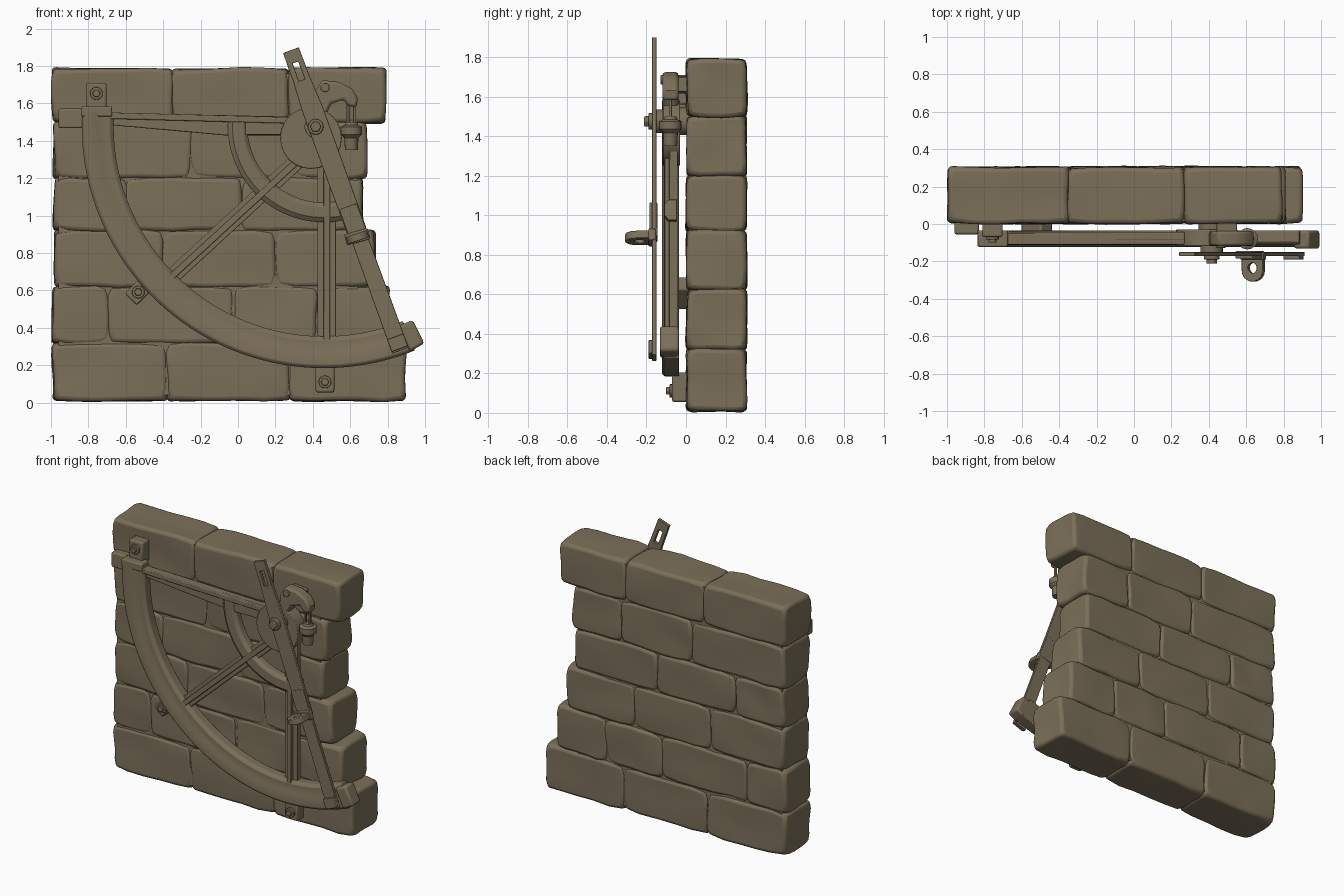
import bpy, bmesh, math, random
from mathutils import Vector, Matrix, noise

random.seed(4)
if "Cube" in bpy.data.objects:
    bpy.data.objects.remove(bpy.data.objects["Cube"])

stone = bpy.data.materials.new("weathered_brown")
stone.use_nodes = True
COLOUR = (0.2, 0.16, 0.1, 1)
stone.diffuse_color = COLOUR
stone.node_tree.nodes["Principled BSDF"].inputs["Base Color"].default_value = COLOUR


def finish(name, bm, bevel=0.006, angle=35, segments=2):
    bmesh.ops.recalc_face_normals(bm, faces=bm.faces)
    mesh = bpy.data.meshes.new(name)
    bm.to_mesh(mesh)
    bm.free()
    mesh.materials.append(stone)
    ob = bpy.data.objects.new(name, mesh)
    bpy.context.collection.objects.link(ob)
    if bevel:
        mod = ob.modifiers.new("soft_edges", "BEVEL")
        mod.width, mod.segments, mod.limit_method = bevel, segments, "ANGLE"
        mod.angle_limit = math.radians(40)
    bpy.ops.object.select_all(action="DESELECT")
    ob.select_set(True)
    bpy.context.view_layer.objects.active = ob
    bpy.ops.object.shade_smooth_by_angle(angle=math.radians(angle))
    return ob


def prism(name, pts, y0, y1, bevel=0.006):
    """Outline in x, z pushed through from y0 to y1."""
    bm = bmesh.new()
    face = bm.faces.new([bm.verts.new((x, y0, z)) for x, z in pts])
    new = bmesh.ops.extrude_face_region(bm, geom=[face])["geom"]
    bmesh.ops.translate(bm, vec=(0, y1 - y0, 0),
                        verts=[v for v in new if isinstance(v, bmesh.types.BMVert)])
    return finish(name, bm, bevel)


def bar(name, a, b, wa, wb, y0, y1, bevel=0.005):
    """Straight bar from a to b with full widths wa and wb."""
    a, b = Vector(a), Vector(b)
    d = (b - a).normalized()
    n = Vector((-d.y, d.x))
    return prism(name, [a + n * wa / 2, b + n * wb / 2, b - n * wb / 2, a - n * wa / 2], y0, y1, bevel)


def disc(name, c, r, y0, y1, sides=24, bevel=0.005):
    pts = [(c[0] + r * math.cos(i * math.tau / sides), c[1] + r * math.sin(i * math.tau / sides))
           for i in range(sides)]
    return prism(name, pts, y0, y1, bevel)


def band(name, profile, centre, a0, a1, steps):
    """Radius / depth profile swept round a centre."""
    bm = bmesh.new()
    rings = []
    for i in range(steps + 1):
        a = math.radians(a0 + (a1 - a0) * i / steps)
        rings.append([bm.verts.new((centre[0] + r * math.cos(a), y, centre[1] + r * math.sin(a)))
                      for r, y in profile])
    n = len(profile)
    for p, q in zip(rings, rings[1:]):
        for j in range(n):
            bm.faces.new((p[j], p[(j + 1) % n], q[(j + 1) % n], q[j]))
    bm.faces.new(rings[0])
    bm.faces.new(rings[-1])
    return finish(name, bm, 0.004)


def block(name, x0, x1, z0, z1):
    """Worn stone with slightly uneven faces."""
    bm = bmesh.new()
    bmesh.ops.create_cube(bm, size=1)
    bmesh.ops.subdivide_edges(bm, edges=bm.edges[:], cuts=4, use_grid_fill=True)
    seed = Vector((random.random(), random.random(), random.random())) * 30
    for v in bm.verts:
        edges = sum(abs(c) > 0.49 for c in v.co)
        v.co = Vector(((x0 + x1) / 2 + v.co.x * (x1 - x0 + 0.006),
                       0.154 + v.co.y * 0.3,
                       (z0 + z1) / 2 + v.co.z * (z1 - z0 + 0.006)))
        wob = noise.noise_vector(v.co * 5 + seed)
        v.co += Vector((wob.x * 0.016, wob.y * 0.012, wob.z * 0.012))
        if edges == 3:
            v.co += (Vector(((x0 + x1) / 2, 0.154, (z0 + z1) / 2)) - v.co).normalized() * 0.018
    return finish(name, bm, 0.022, 50, 3)


# Wall: courses of stones, each with its top, right end and joints
courses = [(0.32, 0.895, (-0.38, 0.28)), (0.62, 0.81, (-0.69, -0.02, 0.42)),
           (0.92, 0.73, (-0.4, 0.2)), (1.2, 0.665, (-0.6, 0.02)),
           (1.5, 0.685, (-0.25, 0.3)), (1.785, 0.785, (-0.35, 0.27))]
low = 0.012
for row, (top, right, joints) in enumerate(courses):
    left = -0.99 + 0.012 * (row in (2, 3, 4))
    ends = (left, *joints, right)
    for i, (x0, x1) in enumerate(zip(ends, ends[1:])):
        block(f"wall_stone_{row}_{i}", x0, x1, low, top)
    low = top
prism("mortar_core", [(-0.96, 0.04), (0.64, 0.04), (0.64, 1.76), (-0.96, 1.76)], 0.014, 0.292, 0)

# Graduated limb and inner ring
C = (0.46, 1.48)
band("limb", [(1.125, -0.035), (1.125, -0.095), (1.145, -0.112), (1.195, -0.112), (1.215, -0.122),
              (1.28, -0.122), (1.295, -0.108), (1.295, -0.035)], C, 176.5, 292, 56)
band("inner_ring", [(0.41, -0.045), (0.41, -0.09), (0.43, -0.108), (0.49, -0.108),
                    (0.515, -0.09), (0.515, -0.045)], C, 176, 282, 28)
bar("limb_end_block", (0.885, 0.34), (0.965, 0.38), 0.15, 0.14, -0.132, -0.035, 0.014)
bar("limb_top_block", (-0.755, 1.53), (-0.755, 1.585), 0.165, 0.16, -0.122, -0.035, 0.008)

# Spokes: a flat flange with a raised rib
def spoke(name, a, b, w):
    bar(name + "_flange", a, b, w, w, -0.085, -0.042)
    bar(name + "_rib", a, b, 0.034, 0.034, -0.11, -0.05)

spoke("diagonal_spoke", (0.37, 1.34), (-0.37, 0.66), 0.085)
spoke("vertical_spoke", (0.475, 1.35), (0.475, 0.32), 0.1)
prism("top_spoke_flange", [(-0.69, 1.55), (0.27, 1.53), (0.27, 1.43), (-0.08, 1.43), (-0.69, 1.485)],
      -0.085, -0.042)
bar("top_spoke_rib", (-0.69, 1.535), (0.27, 1.51), 0.034, 0.034, -0.11, -0.05)
bar("top_spoke_inner", (-0.02, 1.475), (0.27, 1.475), 0.085, 0.085, -0.1, -0.045)

# Hub and pivot bolt
disc("hub", (0.39, 1.415), 0.165, -0.118, -0.03)
disc("pivot_spacer", (0.415, 1.475), 0.06, -0.16, -0.1, 20)
disc("pivot_washer", (0.415, 1.475), 0.042, -0.19, -0.15, 16)
disc("pivot_bolt", (0.415, 1.475), 0.03, -0.212, -0.18, 6)
disc("pivot_anchor", (0.415, 1.475), 0.07, -0.04, 0.02, 16)

# Alidade: tapered plate with an open slot at the top
top, end = Vector((0.283, 1.885)), Vector((0.868, 0.28))
axis = (end - top).normalized()
side = Vector((-axis.y, axis.x))

def on_rule(t, s=0.0):
    return top + axis * t + side * s

half = [(0.17, 0.047), (0.33, 0.056), (0.5, 0.056), (1.02, 0.054), (1.05, 0.045), (1.71, 0.047)]
prism("alidade_plate", [on_rule(t, s) for t, s in half] + [on_rule(t, -s) for t, s in reversed(half)],
      -0.172, -0.15, 0.003)
for s in (-1, 1):
    bar(f"alidade_slot_rail_{s}", on_rule(0.02, s * 0.03), on_rule(0.2, s * 0.032), 0.03, 0.03,
        -0.172, -0.15, 0.003)
bar("alidade_top", on_rule(0), on_rule(0.07), 0.09, 0.09, -0.172, -0.15, 0.003)
bar("alidade_sleeve", on_rule(0.89), on_rule(1.07), 0.098, 0.1, -0.185, -0.145)
bar("alidade_lip", on_rule(1.63), on_rule(1.7), 0.092, 0.092, -0.19, -0.165, 0.004)

# Sight: upright lug with a round hole, standing out from the alidade
tilt = Matrix.Translation((0.638, -0.15, 0.885)) @ Matrix.Rotation(math.radians(-18), 4, "Y")
bm = bmesh.new()
loops = []
for i in range(24):
    a = i * math.tau / 24
    d = Vector((math.cos(a), math.sin(a)))
    outer = Vector((d.x * 0.06, -0.1 + d.y * 0.058))
    if d.y > 0:
        outer = Vector((max(-1, min(1, d.x * 1.4)) * 0.06, -0.1 + min(1, d.y * 1.4) * 0.1))
    inner = Vector((d.x * 0.024, -0.085 + d.y * 0.028))
    loops.append([bm.verts.new(tilt @ Vector((p.x, p.y, z)))
                  for p, z in ((outer, -0.02), (outer, 0.02), (inner, 0.02), (inner, -0.02))])
for i in range(24):
    p, q = loops[i - 1], loops[i]
    for j in range(4):
        bm.faces.new((p[j], p[(j + 1) % 4], q[(j + 1) % 4], q[j]))
finish("sight_lug", bm, 0.004)
bar("sight_foot", (0.575, 0.87), (0.7, 0.905), 0.06, 0.06, -0.19, -0.155)

# Wall brackets with bolts
def bracket(name, c, angle, length, w, bolt=True, front=-0.07):
    d = Vector((math.cos(math.radians(angle)), math.sin(math.radians(angle)))) * length / 2
    c = Vector(c)
    bar(name, c - d, c + d, w, w, front, 0.015, 0.01)
    if bolt:
        disc(name + "_washer", c + d * 0.25, 0.034, front - 0.014, front + 0.01, 16, 0.003)
        disc(name + "_bolt", c + d * 0.25, 0.022, front - 0.03, front, 6, 0.003)

bracket("top_left_bracket", (-0.757, 1.635), 90, 0.15, 0.108)
bracket("left_bracket", (-0.895, 1.52), 180, 0.13, 0.105, False, -0.055)
bracket("lower_left_bracket", (-0.52, 0.605), 225, 0.15, 0.09, True, -0.085)
bracket("bottom_bracket", (0.465, 0.13), 270, 0.15, 0.1)

# Hanger arm with plumb weight
prism("hanger_arm", [(0.4, 1.56), (0.41, 1.66), (0.45, 1.725), (0.54, 1.715), (0.61, 1.68), (0.64, 1.63),
                     (0.635, 1.58), (0.59, 1.585), (0.565, 1.62), (0.5, 1.6), (0.47, 1.54)],
      -0.118, -0.038, 0.014)
bar("hanger_mount", (0.44, 1.66), (0.55, 1.66), 0.09, 0.07, -0.06, 0.02)
disc("hanger_pin", (0.465, 1.685), 0.024, -0.128, -0.1, 12, 0.003)
for x in (0.588, 0.622):
    bar(f"plumb_link_{x}", (x, 1.62), (x, 1.47), 0.014, 0.014, -0.087, -0.071, 0.003)

def turned(name, profile, x, y):
    bm = bmesh.new()
    verts = [bm.verts.new((x + r, y, z)) for r, z in profile]
    edges = [bm.edges.new(e) for e in zip(verts, verts[1:])]
    bmesh.ops.spin(bm, geom=verts + edges, cent=(x, y, 0), axis=(0, 0, 1),
                   angle=math.tau, steps=16)
    bmesh.ops.remove_doubles(bm, verts=bm.verts, dist=0.0005)
    return finish(name, bm, 0)

turned("plumb_weight", [(0, 1.5), (0.03, 1.5), (0.035, 1.485), (0.057, 1.475), (0.057, 1.435),
                        (0.038, 1.415), (0.034, 1.35), (0, 1.35)], 0.606, -0.079)
